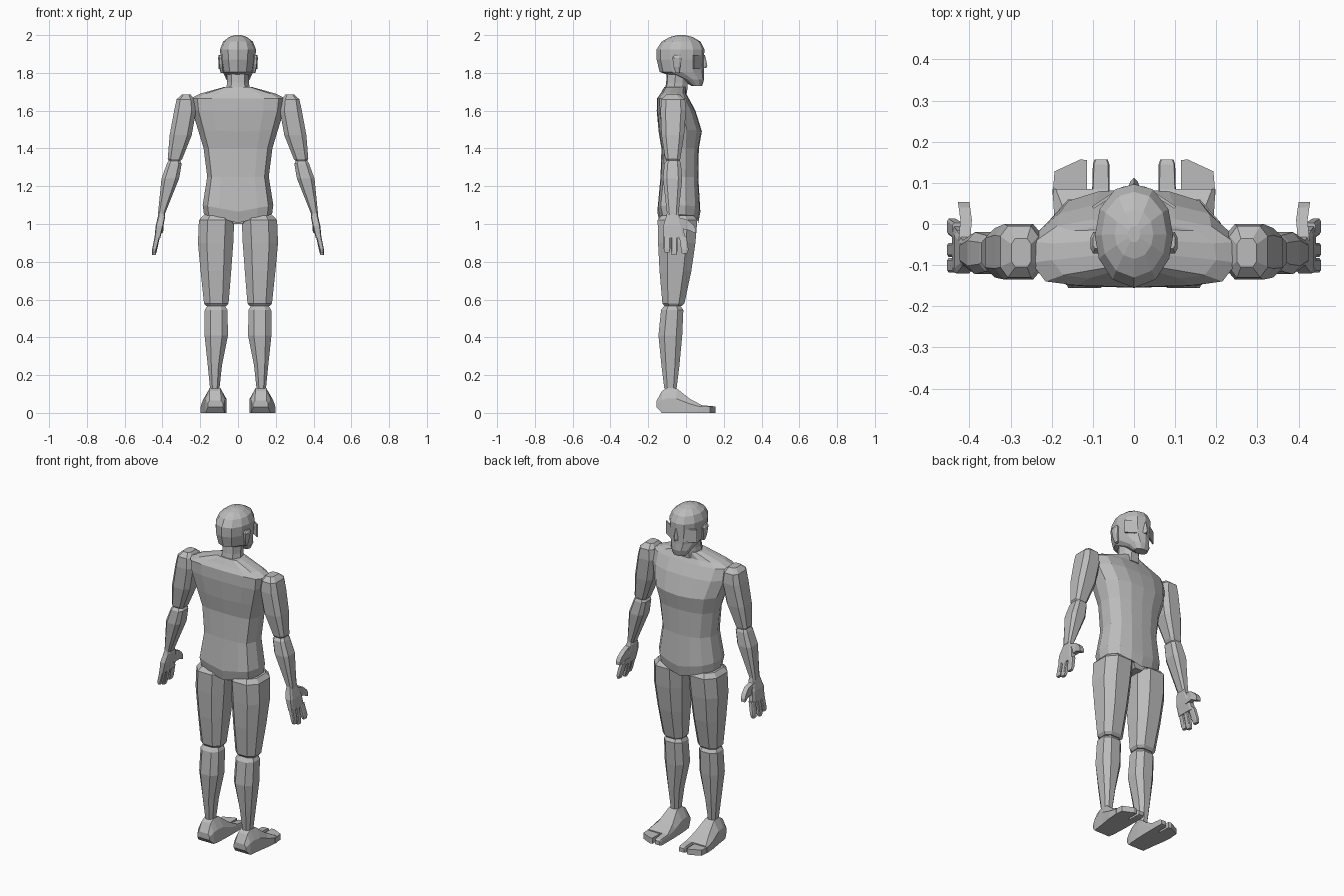
import bpy, bmesh

grey = bpy.data.materials.new("plain_grey")
grey.diffuse_color = (0.5, 0.5, 0.5, 1)


def loft(name, rings, mirror=False):
    """Skin equal-length rings of points, cap both ends."""
    bm = bmesh.new()
    vs = [[bm.verts.new(p) for p in r] for r in rings]
    n = len(vs[0])
    for a, b in zip(vs, vs[1:]):
        for i in range(n):
            j = (i + 1) % n
            bm.faces.new((a[i], a[j], b[j], b[i]))
    bm.faces.new(vs[0][::-1])
    bm.faces.new(vs[-1])
    bmesh.ops.recalc_face_normals(bm, faces=bm.faces)
    me = bpy.data.meshes.new(name)
    bm.to_mesh(me)
    bm.free()
    me.materials.append(grey)
    ob = bpy.data.objects.new(name, me)
    bpy.context.collection.objects.link(ob)
    if mirror:
        ob.modifiers.new("mirror", 'MIRROR').use_mirror_merge = False
    return ob


def limb(name, rows, c=0.5):
    """Chamfered box section per row (z, x0, x1, y0, y1), mirrored."""
    sec = [(-c, -1), (c, -1), (1, -c), (1, c), (c, 1), (-c, 1), (-1, c), (-1, -c)]
    loft(name, [[((a + b) / 2 + u * (b - a) / 2, (d + e) / 2 + v * (e - d) / 2, z)
                 for u, v in sec] for z, a, b, d, e in rows], True)


def body(name, half, rows):
    """Symmetric section per row (z, half width, back y, front y, centre drop)."""
    sec = half + [(-u, v) for u, v in half[-2:0:-1]]
    loft(name, [[(u * w, y0 + v * (y1 - y0), z - d * (1 - abs(u))) for u, v in sec]
                for z, w, y0, y1, d in rows])


# Torso
body("torso",
     [(0, 0), (.55, .02), (.86, .08), (1, .35), (.97, .65), (.75, .88), (.4, .98), (0, 1)],
     [(1.05, .18, -.14, .065, .045), (1.10, .187, -.152, .076, .035),
      (1.25, .163, -.135, .065, 0), (1.40, .182, -.13, .068, 0),
      (1.50, .212, -.145, .084, .01), (1.60, .243, -.155, .05, 0),
      (1.665, .25, -.153, .015, 0), (1.69, .2, -.135, .0, 0),
      (1.725, .075, -.115, 0, 0)])
body("pelvis", [(0, 0), (.8, 0), (1, .5), (.8, 1), (0, 1)],
     [(1.0, .03, -.12, .04, 0), (1.06, .08, -.13, .05, 0)])

# Neck and head
body("neck", [(0, 0), (.6, .05), (1, .4), (.85, .75), (.4, 1), (0, 1)],
     [(1.69, .065, -.115, .005, 0), (1.75, .058, -.105, .01, 0), (1.83, .06, -.10, .02, 0)])
body("head",
     [(0, 0), (.55, .08), (.9, .28), (1, .5), (.88, .76), (.48, .95), (0, 1)],
     [(1.73, .04, .03, .085, 0), (1.765, .062, -.025, .096, 0),
      (1.805, .08, -.14, .096, 0), (1.87, .092, -.155, .096, 0),
      (1.925, .095, -.155, .097, 0), (1.965, .079, -.13, .078, 0),
      (1.99, .047, -.085, .035, 0), (2.0, .015, -.045, -.005, 0)])
body("nose", [(0, 0), (1, 0), (.5, .7), (0, 1)],
     [(1.825, .018, .08, .108, 0), (1.84, .018, .08, .113, 0), (1.895, .008, .08, .1, 0)])

# Angled plates beside the eyes
loft("cheek_plate", [[(.102, .043, z), (.037, .086, z), (.033, .08, z), (.098, .037, z)]
                     for z in (1.82, 1.895)], True)
limb("ear", [(1.80, .075, .092, -.055, -.035), (1.83, .08, .1, -.065, -.03),
             (1.88, .08, .106, -.072, -.02), (1.895, .08, .1, -.06, -.025)])

# Arms
limb("upper_arm", [(1.33, .307, .363, -.10, -.035), (1.345, .295, .372, -.11, -.03),
                   (1.47, .245, .362, -.13, -.01), (1.60, .222, .338, -.135, 0),
                   (1.66, .232, .325, -.13, -.005), (1.685, .25, .298, -.105, -.035)], .6)
limb("forearm", [(1.05, .388, .424, -.10, -.04), (1.24, .312, .405, -.122, -.02),
                 (1.32, .298, .376, -.115, -.027), (1.338, .31, .366, -.1, -.035)], .6)

# Hands
limb("palm", [(.925, .412, .442, -.118, -.005), (.99, .395, .436, -.12, -.015),
              (1.04, .385, .424, -.105, -.035), (1.06, .39, .42, -.1, -.04)], .75)
for i, (a, b, tip) in enumerate([(-.118, -.083, .85), (-.08, -.046, .835), (-.036, .003, .845)]):
    s = .01 if i == 2 else 0
    limb(f"finger_{i + 1}", [(tip, .437, .454, a + s + .004, b + s - .004),
                             (tip + .02, .43, .454, a + s, b + s),
                             (.935, .413, .441, a, b)], .7)
loft("thumb", [[(x - .014, y, z - h), (x + .014, y, z - h), (x + .014, y, z + h), (x - .014, y, z + h)]
               for x, y, z, h in ((.412, -.04, 1.0, .035), (.408, .01, .995, .026),
                                  (.412, .04, .975, .02), (.414, .053, .962, .01))], True)

# Legs
limb("thigh", [(.565, .062, .168, -.112, -.022), (.58, .05, .18, -.125, -.008),
               (.75, .036, .198, -.14, .028), (.90, .025, .212, -.148, .05),
               (1.02, .02, .207, -.15, .06), (1.045, .04, .185, -.13, .04)])
limb("shin", [(.13, .098, .148, -.115, -.05), (.25, .085, .16, -.13, -.035),
              (.41, .053, .177, -.146, -.02), (.545, .056, .176, -.132, -.014),
              (.567, .068, .162, -.115, -.03)])

# Feet: rows of y, bottom x range, bottom z, top x range, top z
foot = [(-.155, .08, .16, .03, .09, .15, .065), (-.128, .07, .172, 0, .092, .152, .115),
        (-.10, .066, .176, 0, .094, .15, .133), (-.05, .062, .182, 0, .094, .15, .13),
        (.02, .06, .194, 0, .075, .165, .075), (.085, .06, .198, 0, .062, .19, .04)]


def slab(name, rows):
    loft(name, [[(a, y, z0), (b, y, z0), (b, y, (z0 + 2 * z1) / 4 + .01), (d, y, z1), (c, y, z1),
                 (a, y, (z0 + 2 * z1) / 4 + .01)] for y, a, b, z0, c, d, z1 in rows], True)


slab("foot", foot)
slab("big_toe", [(.07, .06, .102, 0, .062, .1, .042), (.145, .06, .1, 0, .063, .097, .035),
                 (.157, .064, .096, .004, .067, .093, .028)])
# Joined small toes with a slanted tip
loft("small_toes", [[(.114, .07, z), (.198, .07, z), (.193, .128, z), (.13, .157, z), (.114, .155, z)]
                    for z in (0, .034)], True)
